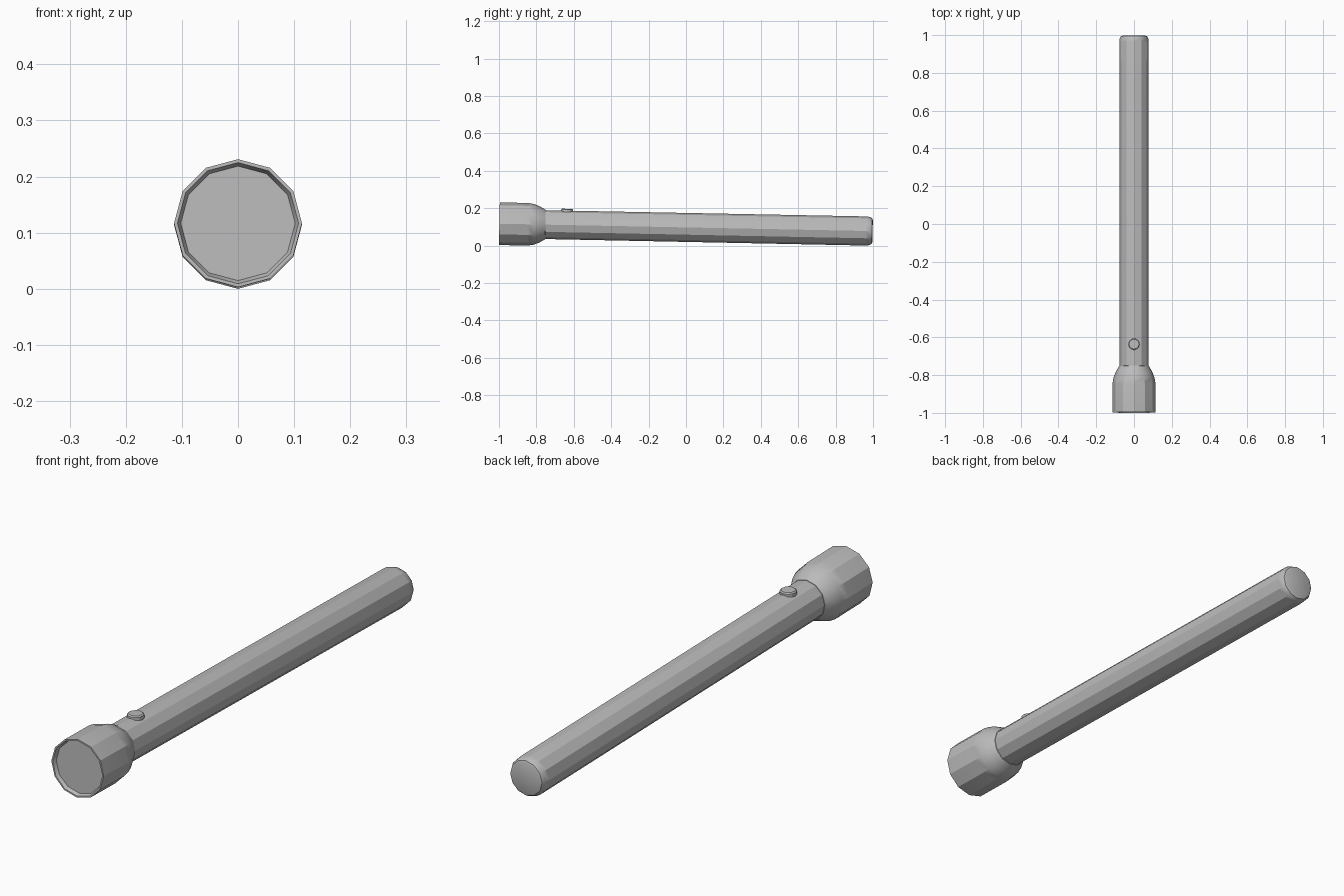
import bpy, bmesh, math
from mathutils import Matrix, Vector

if "Cube" in bpy.data.objects:
    bpy.data.objects.remove(bpy.data.objects["Cube"])

SIDES = 12
TILT = Matrix.Translation((0, 0, 0.0972)) @ Matrix.Rotation(-0.0198, 4, 'X')

grey = bpy.data.materials.new("light_grey")
grey.use_nodes = True
grey.diffuse_color = (0.5, 0.5, 0.5, 1)
grey.node_tree.nodes["Principled BSDF"].inputs["Base Color"].default_value = (0.5, 0.5, 0.5, 1)


def lathe(name, profile, axis, centre=(0, 0, 0)):
    """Turn (radius, distance) points around the y or z axis and cap both ends."""
    bm = bmesh.new()
    rings = []
    for r, d in profile:
        ring = []
        for i in range(SIDES):
            a = 2 * math.pi * i / SIDES
            u, v = r * math.sin(a), r * math.cos(a)
            co = Vector((u, d, v) if axis == 'y' else (u, v, d))
            ring.append(bm.verts.new(co + Vector(centre)))
        rings.append(ring)
    for a, b in zip(rings, rings[1:]):
        for i in range(SIDES):
            j = (i + 1) % SIDES
            bm.faces.new((a[i], a[j], b[j], b[i]))
    bm.faces.new(rings[0])
    bm.faces.new(rings[-1])
    bmesh.ops.recalc_face_normals(bm, faces=bm.faces)
    mesh = bpy.data.meshes.new(name)
    bm.to_mesh(mesh)
    bm.free()
    mesh.materials.append(grey)
    obj = bpy.data.objects.new(name, mesh)
    bpy.context.collection.objects.link(obj)
    obj.matrix_world = TILT
    bpy.ops.object.select_all(action='DESELECT')
    obj.select_set(True)
    bpy.context.view_layer.objects.active = obj
    bpy.ops.object.shade_smooth_by_angle(angle=math.radians(29))
    return obj


# Flared head with a recessed lens face inside the rim
lathe("head", [(0.102, -0.984), (0.108, -0.998), (0.114, -0.998), (0.114, -0.845),
               (0.109, -0.815), (0.098, -0.785), (0.079, -0.752), (0.070, -0.750)], 'y')

# Long barrel with a rounded tail
lathe("barrel", [(0.077, -0.765), (0.078, 0.962), (0.0755, 0.982),
                 (0.069, 0.994), (0.058, 0.998)], 'y')

# Switch button on top of the barrel
lathe("switch_button", [(0.031, 0.055), (0.031, 0.083), (0.026, 0.087)], 'z',
      centre=(0, -0.638, 0))
